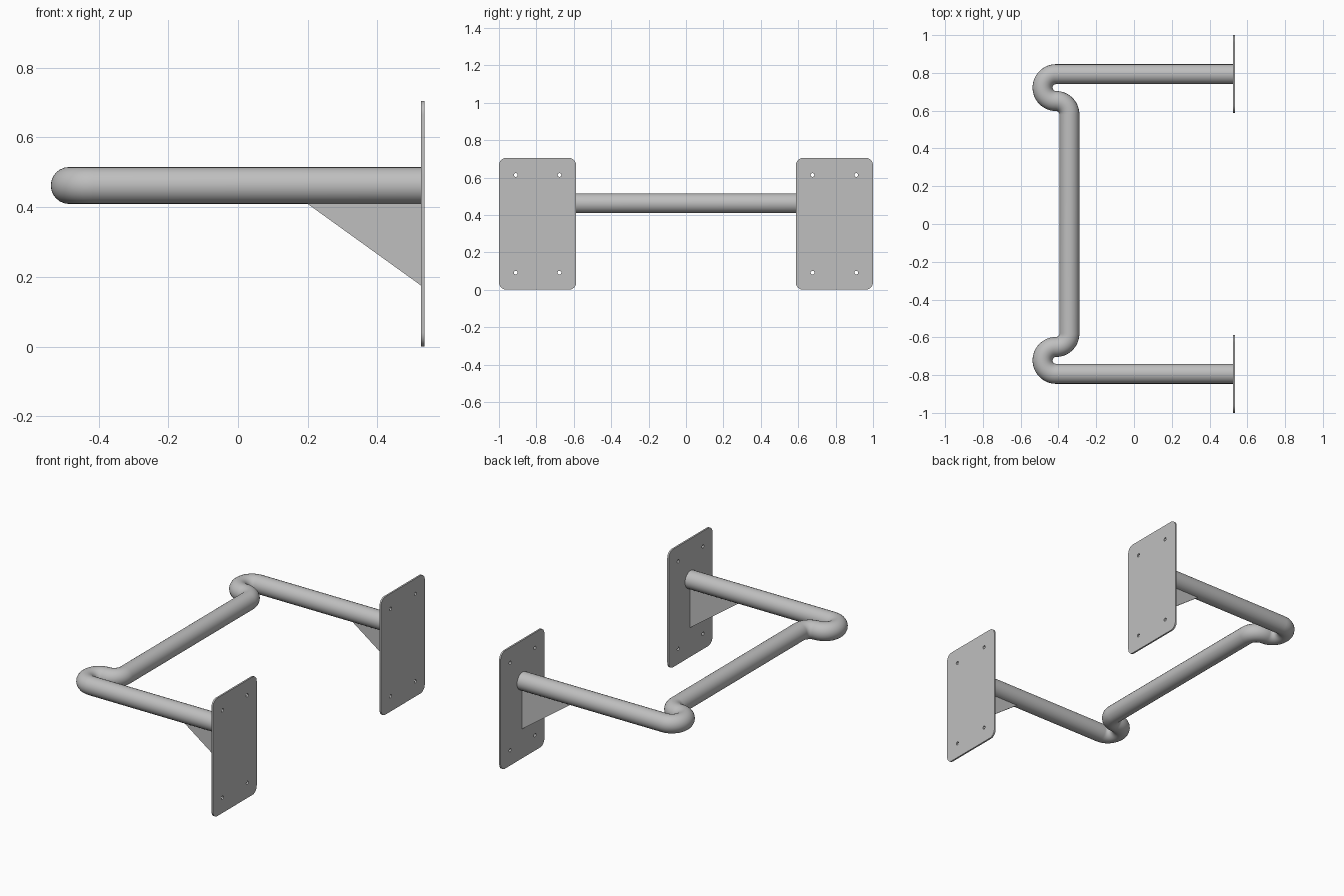
import bpy, bmesh
from math import cos, sin, pi, radians
from mathutils import Matrix, Vector

cube = bpy.data.objects.get("Cube")
if cube:
    bpy.data.objects.remove(cube, do_unlink=True)

TUBE_R = 0.053
TUBE_Z = 0.462
ARM_Y = 0.793
BEND_R = 0.071
BEND_X = -0.413
PLATE_X = 0.525
PLATE_T = 0.01
PLATE_W, PLATE_H = 0.413, 0.705

steel = bpy.data.materials.new("grey_steel")
steel.use_nodes = True
grey = (0.52, 0.52, 0.52, 1)
steel.diffuse_color = grey
steel.node_tree.nodes["Principled BSDF"].inputs["Base Color"].default_value = grey


def arc(cx, cy, r, start, end, steps):
    """Points on an arc, angles in degrees."""
    angles = [radians(start + (end - start) * i / steps) for i in range(steps + 1)]
    return [(cx + r * cos(a), cy + r * sin(a)) for a in angles]


def finish(obj):
    obj.data.materials.clear()
    obj.data.materials.append(steel)
    bpy.ops.object.select_all(action="DESELECT")
    obj.select_set(True)
    bpy.context.view_layer.objects.active = obj
    bpy.ops.object.shade_smooth_by_angle(angle=radians(35))


def slab(name, loops, thickness, matrix):
    """Flat sheet from an outline and optional hole loops, extruded along local z."""
    bm = bmesh.new()
    for loop in loops:
        verts = [bm.verts.new((x, y, 0)) for x, y in loop]
        for i, v in enumerate(verts):
            bm.edges.new((v, verts[i - 1]))
    bmesh.ops.triangle_fill(bm, edges=bm.edges[:], use_beauty=True)
    res = bmesh.ops.extrude_face_region(bm, geom=bm.faces[:], use_keep_orig=True)
    moved = [g for g in res["geom"] if isinstance(g, bmesh.types.BMVert)]
    bmesh.ops.translate(bm, verts=moved, vec=(0, 0, thickness))
    bmesh.ops.transform(bm, matrix=matrix, verts=bm.verts[:])
    bmesh.ops.recalc_face_normals(bm, faces=bm.faces[:])
    mesh = bpy.data.meshes.new(name)
    bm.to_mesh(mesh)
    bm.free()
    obj = bpy.data.objects.new(name, mesh)
    bpy.context.collection.objects.link(obj)
    finish(obj)


# Bent tube: arm, U-turn, quarter bend into the cross bar, then mirrored
half = [(PLATE_X, ARM_Y)]
half += arc(BEND_X, ARM_Y - BEND_R, BEND_R, 90, 270, 24)
half += arc(BEND_X, ARM_Y - 3 * BEND_R, BEND_R, 90, 0, 12)[1:]
path = half + [(x, -y) for x, y in reversed(half)]

curve = bpy.data.curves.new("bent_tube", "CURVE")
curve.dimensions = "3D"
curve.bevel_depth = TUBE_R
curve.bevel_resolution = 10
curve.use_fill_caps = True
spline = curve.splines.new("POLY")
spline.points.add(len(path) - 1)
for point, (x, y) in zip(spline.points, path):
    point.co = (x, y, TUBE_Z, 1)
tube = bpy.data.objects.new("bent_tube", curve)
bpy.context.collection.objects.link(tube)
bpy.context.view_layer.objects.active = tube
tube.select_set(True)
bpy.ops.object.convert(target="MESH")
finish(bpy.context.view_layer.objects.active)

# Mounting plate outline with rounded corners and four screw holes
corner = 0.04
w, h = PLATE_W / 2 - corner, PLATE_H / 2 - corner
outline = []
for sx, sy, start in ((1, 1, 0), (-1, 1, 90), (-1, -1, 180), (1, -1, 270)):
    outline += arc(sx * w, sy * h, corner, start, start + 90, 8)
holes = [arc(sx * 0.117, sy * 0.261, 0.01, 0, 360, 16)[:-1]
         for sx in (-1, 1) for sy in (-1, 1)]

# Triangular gusset below each arm, tucked slightly into the tube
gusset = [(0.2, 0.409), (PLATE_X, 0.175), (PLATE_X, 0.42), (0.2, 0.42)]

for side, sign in (("left", 1), ("right", -1)):
    # Local x, y, z of the plate become world y, z, x
    to_wall = Matrix(((0, 0, 1, PLATE_X), (1, 0, 0, sign * (1 - PLATE_W / 2)),
                      (0, 1, 0, PLATE_H / 2), (0, 0, 0, 1)))
    slab("mounting_plate_" + ("back" if sign > 0 else "front"),
         [outline] + holes, PLATE_T, to_wall)
    upright = Matrix.Translation(Vector((0, sign * ARM_Y + 0.005, 0))) @ Matrix.Rotation(pi / 2, 4, "X")
    slab("gusset_" + ("back" if sign > 0 else "front"), [gusset], 0.01, upright)
